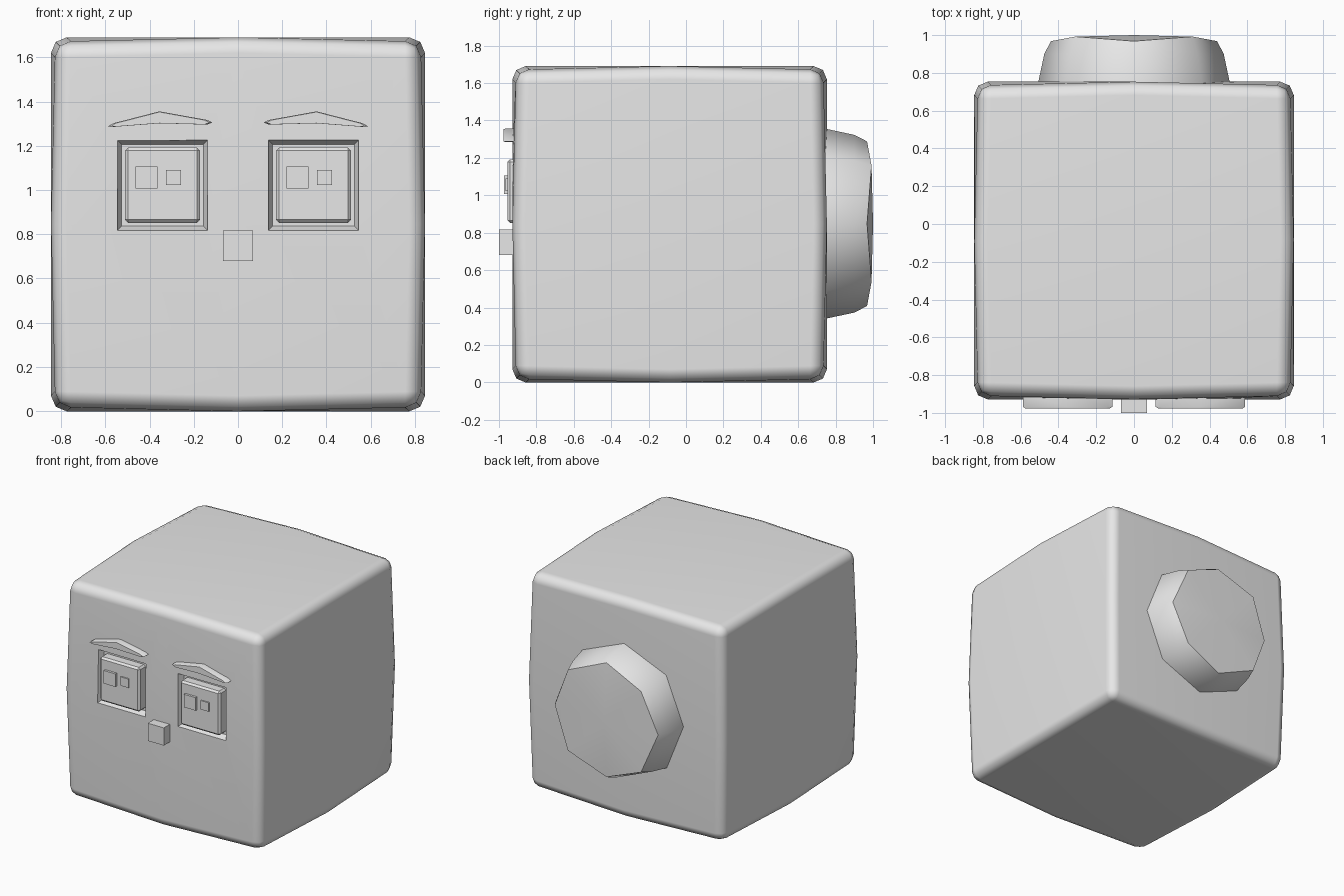
import bpy, bmesh, math
from mathutils import Vector

if "Cube" in bpy.data.objects:
    bpy.data.objects.remove(bpy.data.objects["Cube"])

grey = bpy.data.materials.new("plain_grey")
grey.diffuse_color = (0.8, 0.8, 0.8, 1)
grey.use_nodes = True
grey.node_tree.nodes["Principled BSDF"].inputs["Base Color"].default_value = grey.diffuse_color


def make(name, bm, bevel=0.0, segments=1, min_angle=30):
    """Bevel the sharp edges of a bmesh and turn it into an object."""
    bmesh.ops.recalc_face_normals(bm, faces=bm.faces)
    if bevel:
        edges = [e for e in bm.edges if e.calc_face_angle(0) > math.radians(min_angle)]
        bmesh.ops.bevel(bm, geom=edges, offset=bevel, segments=segments,
                        profile=0.5, affect='EDGES')
    mesh = bpy.data.meshes.new(name)
    bm.to_mesh(mesh)
    bm.free()
    mesh.materials.append(grey)
    obj = bpy.data.objects.new(name, mesh)
    bpy.context.collection.objects.link(obj)
    return obj


def smooth(obj, angle):
    bpy.ops.object.select_all(action='DESELECT')
    obj.select_set(True)
    bpy.context.view_layer.objects.active = obj
    bpy.ops.object.shade_smooth_by_angle(angle=math.radians(angle))


def loft(rings):
    """Closed bmesh through rings of equal point count."""
    bm = bmesh.new()
    vs = [[bm.verts.new(p) for p in ring] for ring in rings]
    n = len(vs[0])
    for a, b in zip(vs, vs[1:]):
        for i in range(n):
            j = (i + 1) % n
            bm.faces.new((a[i], a[j], b[j], b[i]))
    bm.faces.new(vs[0])
    bm.faces.new(vs[-1])
    return bm


def square(x, z, half, y):
    return [(x + sx * half, y, z + sz * half)
            for sx, sz in ((-1, -1), (1, -1), (1, 1), (-1, 1))]


def block(name, x, z, half, y0, y1, bevel=0.0):
    return make(name, loft([square(x, z, half, y0), square(x, z, half, y1)]), bevel)


# Head: a cube whose edge and face midpoints are pushed out, with rounded edges
bm = bmesh.new()
bmesh.ops.create_cube(bm, size=2)
bmesh.ops.subdivide_edges(bm, edges=bm.edges[:], cuts=1, use_grid_fill=True)
for v in bm.verts:
    corner = all(abs(c) > 0.5 for c in v.co)
    sx, sy, sz = (0.825, 0.82, 0.825) if corner else (0.845, 0.84, 0.845)
    v.co = Vector((v.co.x * sx, v.co.y * sy - 0.0875, v.co.z * sz + 0.845))
head = make("head", bm, 0.07, 2)

# Eye sockets cut into the face
EYE_X, EYE_Z = 0.342, 1.022
for side in (-1, 1):
    x = side * EYE_X
    cutter = make("socket_cutter", loft([square(x, EYE_Z, 0.208, -0.96),
                                         square(x, EYE_Z, 0.203, -0.92),
                                         square(x, EYE_Z, 0.185, -0.88)]))
    cutter.hide_render = True
    mod = head.modifiers.new("socket", 'BOOLEAN')
    mod.operation = 'DIFFERENCE'
    mod.solver = 'EXACT'
    mod.object = cutter
    bpy.context.view_layer.objects.active = head
    bpy.ops.object.modifier_apply(modifier=mod.name)
    bpy.data.objects.remove(cutter)
smooth(head, 50)
head.modifiers.new("even_shading", 'WEIGHTED_NORMAL').keep_sharp = True

# Eyes, highlights and brows
brow = [(0.115, 1.306), (0.14, 1.317), (0.355, 1.356), (0.565, 1.302),
        (0.588, 1.288), (0.56, 1.286), (0.355, 1.302), (0.14, 1.296)]
for side, label in ((-1, "left"), (1, "right")):
    x = side * EYE_X
    block(label + "_eye", x, EYE_Z, 0.17, -0.955, -0.86, 0.014)
    block(label + "_large_highlight", x - 0.072, 1.056, 0.05, -0.973, -0.94)
    block(label + "_small_highlight", x + 0.05, 1.057, 0.034, -0.965, -0.94)
    mid = Vector((0.352, 1.308))
    rings = []
    for y, s in ((-0.977, 0.94), (-0.968, 1.0), (-0.9, 1.0)):
        pts = [mid + (Vector(p) - mid) * s for p in brow]
        rings.append([(side * p.x, y, p.y) for p in pts])
    smooth(make(label + "_brow", loft(rings)), 40)

# Nose
block("nose", 0, 0.748, 0.068, -1.0, -0.9)

# Octagonal knob on the back, its cap corners alternating in depth
rings = []
for r, y, dip in ((0.51, 0.70, 0), (0.506, 0.755, 0), (0.475, 0.9, 0), (0.44, 0.992, 0.024)):
    rings.append([(r * math.cos(i * math.pi / 4), y - dip * (i % 2 == 0),
                   0.848 + r * math.sin(i * math.pi / 4)) for i in range(8)])
bm = loft(rings)
cap = max(bm.faces, key=lambda f: f.calc_center_median().y)
bmesh.ops.poke(bm, faces=[cap])
max(bm.verts, key=lambda v: -(v.co - Vector((0, 0.98, 0.848))).length).co.y = 1.0
smooth(make("back_knob", bm), 50)
